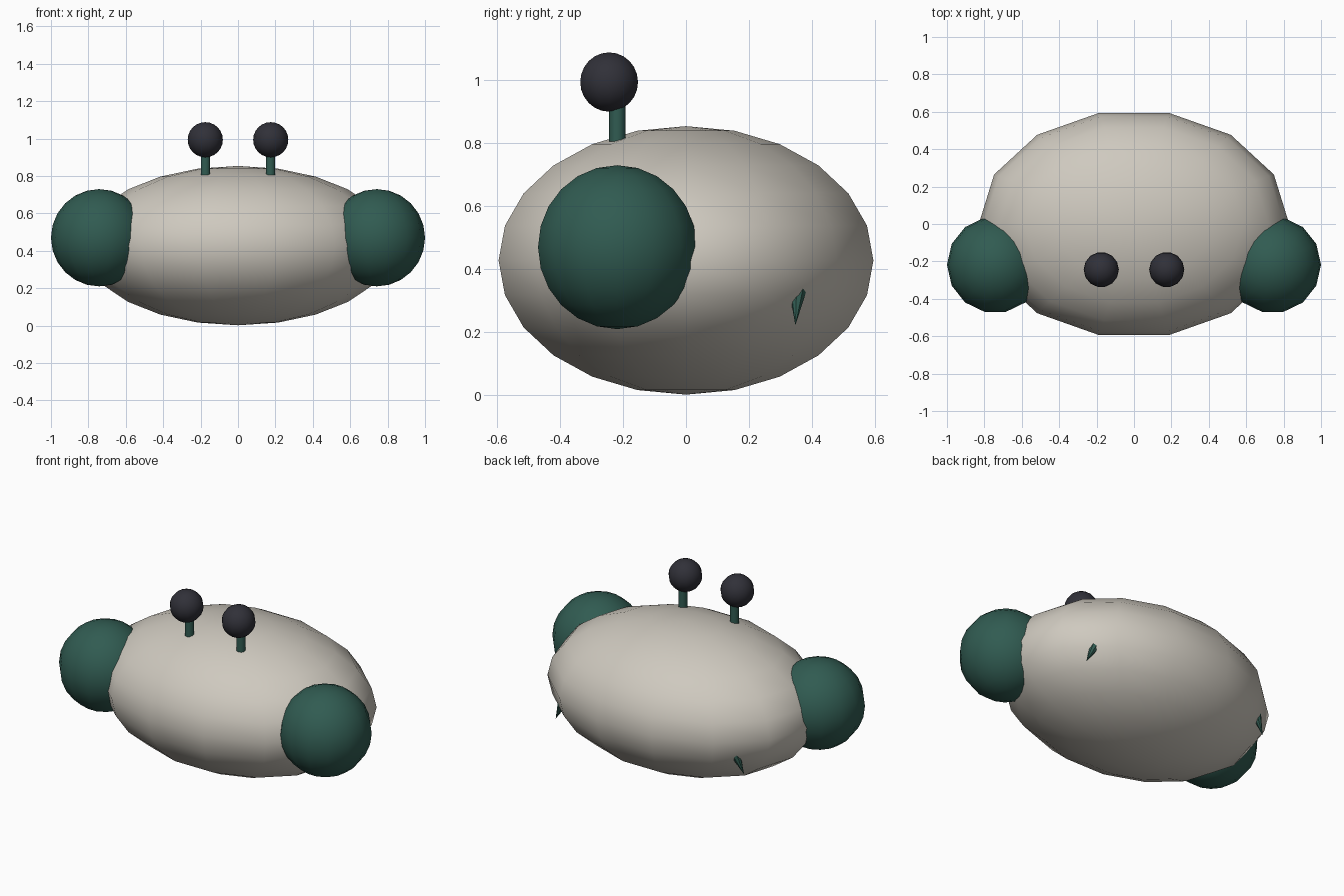
import bpy
import math
from mathutils import Vector

if "Cube" in bpy.data.objects:
    bpy.data.objects.remove(bpy.data.objects["Cube"])


def material(name, rgb):
    m = bpy.data.materials.new(name)
    m.diffuse_color = (*rgb, 1)
    m.use_nodes = True
    m.node_tree.nodes["Principled BSDF"].inputs["Base Color"].default_value = m.diffuse_color
    return m


shell_cream = material("shell_cream", (0.62, 0.585, 0.52))
deep_green = material("deep_green", (0.03, 0.105, 0.083))
eye_black = material("eye_black", (0.03, 0.03, 0.04))


def finish(name, verts, faces, mat):
    mesh = bpy.data.meshes.new(name)
    mesh.from_pydata(verts, [], faces)
    mesh.materials.append(mat)
    obj = bpy.data.objects.new(name, mesh)
    bpy.context.collection.objects.link(obj)
    return obj


def ellipsoid(name, centre, radii, mat, segments=14, rings=12):
    """Smooth low-poly ellipsoid with upright poles and a vertex on the x axis."""
    cx, cy, cz = centre
    rx, ry, rz = radii
    verts = [(cx, cy, cz + rz)]
    for i in range(1, rings):
        lat = math.pi * i / rings
        for j in range(segments):
            a = 2 * math.pi * j / segments
            verts.append((cx + rx * math.sin(lat) * math.cos(a),
                          cy + ry * math.sin(lat) * math.sin(a),
                          cz + rz * math.cos(lat)))
    verts.append((cx, cy, cz - rz))
    last = len(verts) - 1
    faces = []
    for j in range(segments):
        k = (j + 1) % segments
        faces.append((0, 1 + j, 1 + k))
        for i in range(rings - 2):
            p = 1 + i * segments
            q = p + segments
            faces.append((p + j, q + j, q + k, p + k))
        p = 1 + (rings - 2) * segments
        faces.append((p + j, last, p + k))
    obj = finish(name, verts, faces, mat)
    obj.data.shade_smooth()
    return obj


def rod(name, start, end, r_start, r_end, mat, sides=10):
    """Straight or tapered round rod between two points."""
    start, end = Vector(start), Vector(end)
    bpy.ops.mesh.primitive_cone_add(vertices=sides, radius1=r_start, radius2=r_end,
                                    depth=(end - start).length,
                                    location=(start + end) / 2)
    obj = bpy.context.object
    obj.rotation_mode = 'QUATERNION'
    obj.rotation_quaternion = (end - start).to_track_quat('Z', 'Y')
    obj.name = name
    obj.data.materials.append(mat)
    bpy.ops.object.shade_smooth_by_angle(angle=math.radians(40))
    return obj


# Wide shell
ellipsoid("shell", (0, 0, 0.428), (0.83, 0.61, 0.426), shell_cream)

for side, s in (("left", -1), ("right", 1)):
    # Round claws
    ellipsoid(side + "_claw", (s * 0.742, -0.218, 0.47), (0.258, 0.258, 0.26), deep_green)
    # Eye stalk and eyeball
    rod(side + "_eye_stalk", (s * 0.174, -0.218, 0.805), (s * 0.174, -0.218, 0.96),
        0.026, 0.026, deep_green)
    ellipsoid(side + "_eye", (s * 0.175, -0.244, 0.994), (0.094, 0.094, 0.094), eye_black)
    # Pointed rear leg, mostly tucked under the shell
    rod(side + "_rear_leg", (s * 0.55, 0.36, 0.40), (s * 0.635, 0.347, 0.222),
        0.045, 0.0, deep_green, sides=8)
